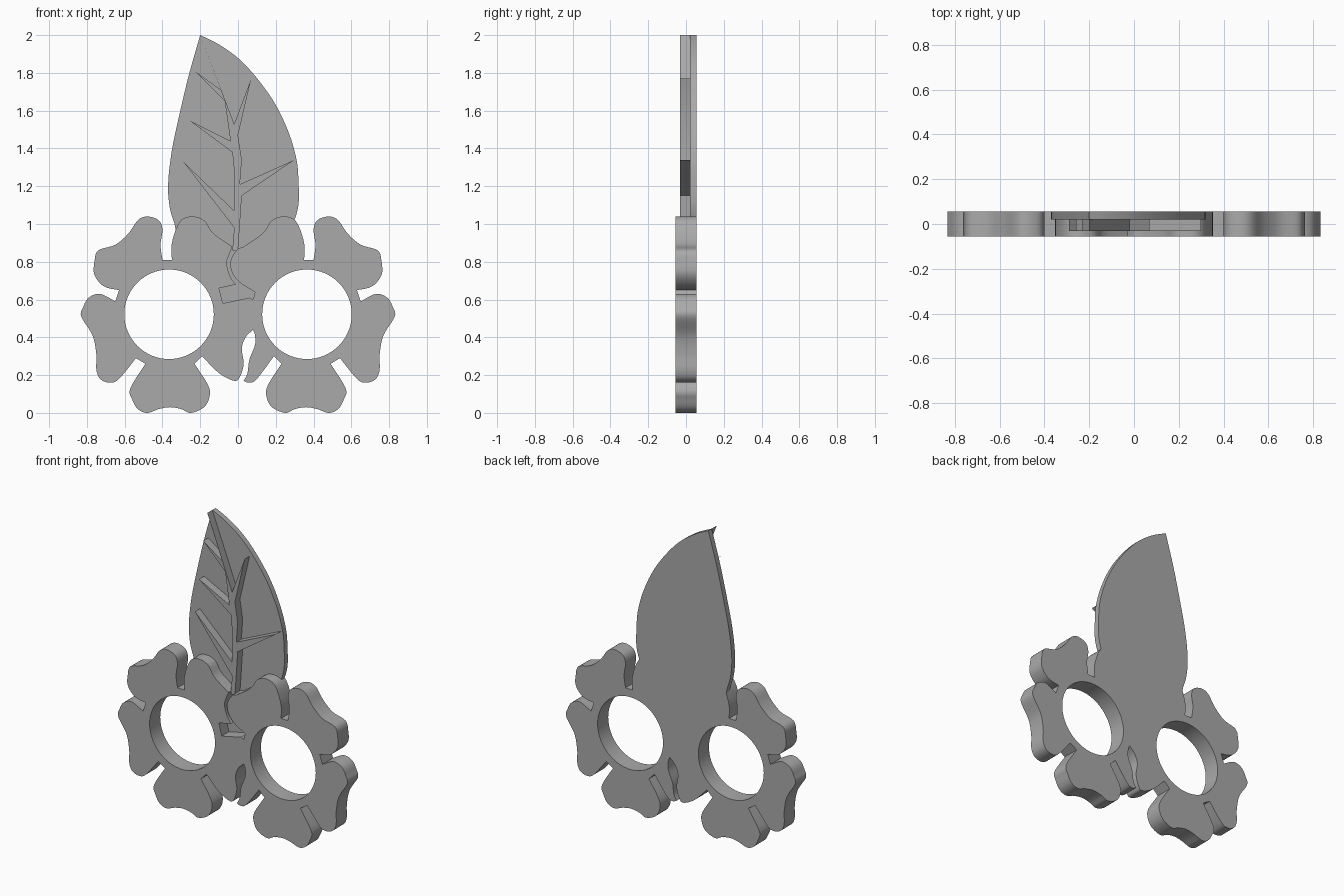
import bpy
import math

# Remove the default object
cube = bpy.data.objects.get("Cube")
if cube:
    bpy.data.objects.remove(cube, do_unlink=True)

# Single plain material
grey = bpy.data.materials.new("plain_grey")
grey.use_nodes = True
colour = (0.4, 0.4, 0.4, 1.0)
grey.diffuse_color = colour
grey.node_tree.nodes["Principled BSDF"].inputs["Base Color"].default_value = colour


def smooth(points, steps=5):
    """Catmull-Rom curve through an open run of points; its two ends stay sharp."""
    padded = [points[0]] + points + [points[-1]]
    result = []
    for a, b, c, d in zip(padded, padded[1:], padded[2:], padded[3:]):
        for step in range(steps):
            t = step / steps
            result.append(tuple(
                q + t * ((r - p) + t * ((2 * p - 5 * q + 4 * r - s) + t * (3 * (q - r) + s - p))) / 2
                for p, q, r, s in zip(a, b, c, d)))
    result.append(points[-1])
    return result


def mirrored(points):
    """Mirror a run across the centre line and reverse its direction."""
    return [(-x, z) for x, z in reversed(points)]


def circle(centre_x, centre_z, radius, sides=64):
    return [(centre_x + radius * math.cos(math.tau * i / sides),
             centre_z + radius * math.sin(math.tau * i / sides)) for i in range(sides)]


def slab(name, loops, front, back):
    """Extrude closed outlines (in hundredths, inner loops are holes) between two depths."""
    curve = bpy.data.curves.new(name, "CURVE")
    curve.dimensions = "2D"
    curve.fill_mode = "BOTH"
    curve.extrude = (back - front) / 2
    for loop in loops:
        spline = curve.splines.new("POLY")
        spline.points.add(len(loop) - 1)
        for point, (x, z) in zip(spline.points, loop):
            point.co = (x / 100, z / 100, 0, 1)
        spline.use_cyclic_u = True
    obj = bpy.data.objects.new(name, curve)
    bpy.context.collection.objects.link(obj)
    obj.rotation_euler.x = math.pi / 2
    obj.location.y = (front + back) / 2
    bpy.ops.object.select_all(action="DESELECT")
    obj.select_set(True)
    bpy.context.view_layer.objects.active = obj
    bpy.ops.object.convert(target="MESH")
    obj = bpy.context.view_layer.objects.active
    obj.data.materials.clear()
    obj.data.materials.append(grey)
    bpy.ops.object.shade_smooth_by_angle(angle=math.radians(30))
    return obj


# Depths, front to back
petal_front, vein_front, leaf_front, back = -0.055, -0.032, 0.02, 0.055

# Petal edges of one flower, each run ending at a square notch
bottom_petal = smooth([(-23, 26), (-16, 15), (-15, 9), (-18, 3), (-25, 0), (-30, 2), (-36, 3),
                       (-42, 2), (-48, 0), (-53, 2), (-56, 7), (-57, 13), (-49, 26)])
lower_side_petal = smooth([(-54, 29), (-63, 18), (-68, 16), (-73, 18), (-75, 23), (-75, 31),
                           (-77, 41), (-83, 51), (-82, 56), (-79, 61), (-73, 63), (-65, 59)])
upper_side_petal = smooth([(-63, 65), (-71, 67), (-76, 73), (-76, 80), (-74, 86), (-65, 89),
                           (-58, 95), (-53, 102), (-48, 104), (-42, 102), (-40, 97),
                           (-41, 89), (-40, 81)])
upper_inner_petal = smooth([(-35, 81), (-35, 90), (-31, 101), (-25, 104), (-18, 102),
                            (-13, 95), (-3, 88)])
half = bottom_petal + lower_side_petal + upper_side_petal + upper_inner_petal

# Lower inner petals, parted by a curved slit
slit_right_flower = smooth([(8, 44), (4, 40), (2, 34), (3, 26), (1, 19), (-2, 17), (-10, 21), (-19, 30)])
slit_left_flower = (smooth([(19, 30), (10, 18), (6, 16), (3, 17)])
                    + smooth([(3, 17), (5, 21), (6, 28), (9, 36), (9, 41), (8, 44)])[1:-1])

# Groove where the two flowers meet, open at the top
groove = (smooth([(-5, 83), (-6, 79), (-4, 72), (-1, 68)])
          + [(-10, 66), (-8, 58), (6, 61), (8, 60)]
          + smooth([(9, 64), (1, 69), (-3, 74), (-4, 79), (-3, 83), (0, 87)]))

# Twin flowers: grooved front layer on a plain back layer, both with round holes
holes = [circle(side * 36.5, 52.2, 23.7) for side in (-1, 1)]
front_outline = slit_right_flower + half + groove + mirrored(half) + slit_left_flower
back_outline = slit_right_flower + half + mirrored(half) + slit_left_flower
slab("flowers_front", [front_outline] + holes, petal_front, leaf_front)
slab("flowers_back", [back_outline] + holes, leaf_front, back)

# Leaf plate
leaf_left = smooth([(-33, 83), (-33, 97), (-36, 108), (-37, 121), (-35, 139), (-31, 158),
                    (-26, 179), (-20, 200)])
leaf_right = smooth([(-20, 200), (-10, 195), (1, 187), (11, 176), (20, 163), (27, 148),
                     (31, 134), (32, 123), (32, 110), (29, 99)])
leaf_foot = [(22, 82), (11, 73), (8, 56), (-5, 56), (-13, 68), (-20, 76)]
slab("leaf", [leaf_left + leaf_right[1:] + leaf_foot], leaf_front, back)

# Raised midrib with pointed side veins
veins = [(-20, 200), (-2, 153), (7, 177), (0, 147), (2, 134), (1, 121), (30, 134), (2, 115),
         (1, 100), (0, 86), (-3, 86), (-2, 98), (-29, 133), (-2, 107), (-2, 128), (-3, 138),
         (-26, 155), (-4, 144), (-7, 165), (-23, 181), (-9, 171)]
slab("leaf_veins", [veins], vein_front, leaf_front)
